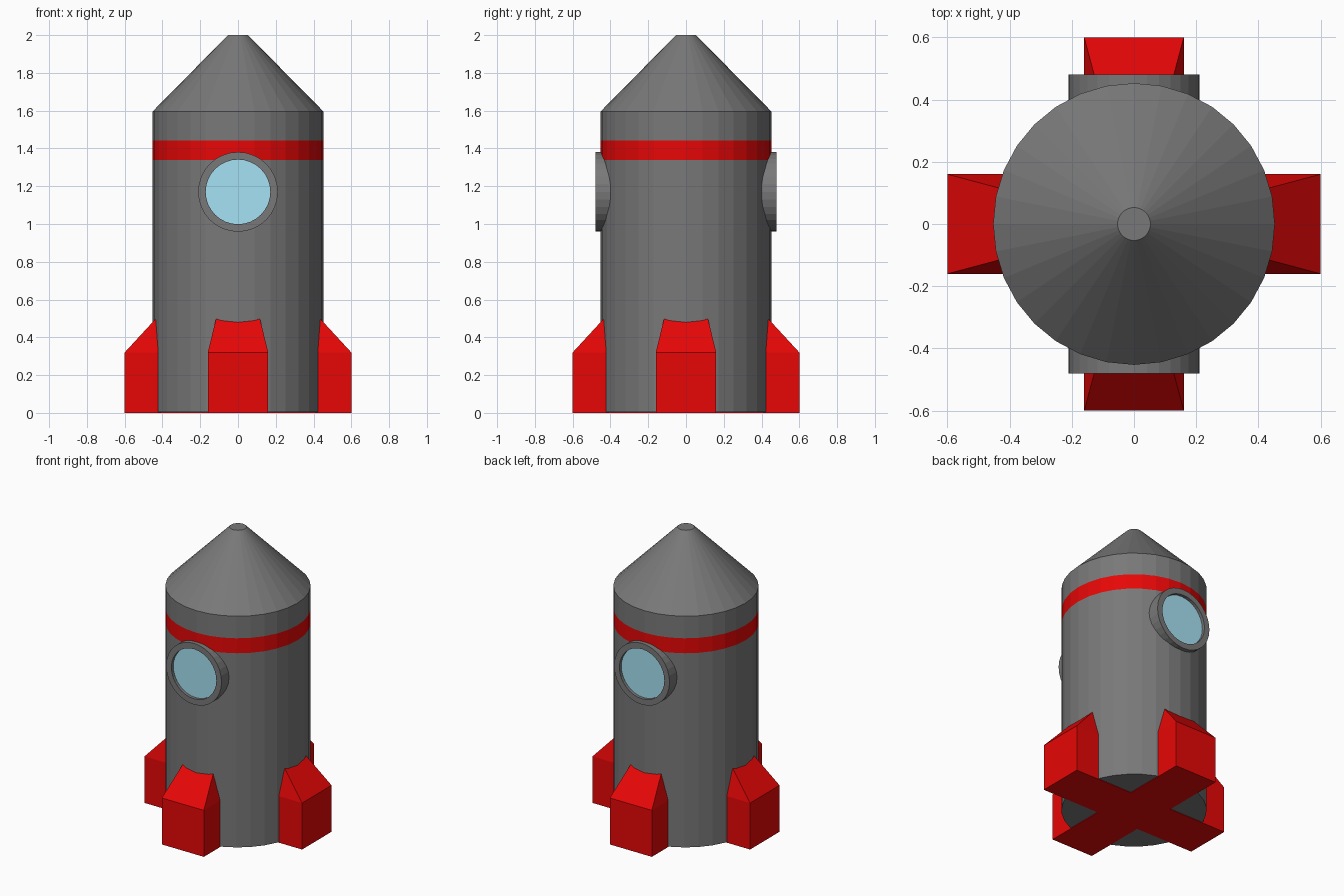
import bpy
import math

if "Cube" in bpy.data.objects:
    bpy.data.objects.remove(bpy.data.objects["Cube"])

SIDES = 32


def material(name, rgb):
    m = bpy.data.materials.new(name)
    m.diffuse_color = (*rgb, 1)
    m.use_nodes = True
    m.node_tree.nodes["Principled BSDF"].inputs["Base Color"].default_value = m.diffuse_color
    return m


grey = material("dark_grey", (0.19, 0.19, 0.19))
red = material("red_paint", (0.8, 0.002, 0.002))
blue = material("window_blue", (0.38, 0.76, 0.91))


def add_object(name, verts, faces, mat):
    mesh = bpy.data.meshes.new(name)
    mesh.from_pydata(verts, [], faces)
    mesh.materials.append(mat)
    obj = bpy.data.objects.new(name, mesh)
    bpy.context.collection.objects.link(obj)
    return obj


def revolve(name, profile, mat, bottom=False, top=False):
    """Spin a list of (radius, height) points around local z."""
    verts = [(r * math.cos(i * math.tau / SIDES), r * math.sin(i * math.tau / SIDES), z)
             for r, z in profile for i in range(SIDES)]
    faces = []
    for k in range(len(profile) - 1):
        a, b = k * SIDES, (k + 1) * SIDES
        for i in range(SIDES):
            j = (i + 1) % SIDES
            faces.append((a + i, a + j, b + j, b + i))
    if bottom:
        faces.append(tuple(reversed(range(SIDES))))
    if top:
        faces.append(tuple(range(len(verts) - SIDES, len(verts))))
    return add_object(name, verts, faces, mat)


# Hull, coloured stripe and nose cone, all flush
R = 0.453
revolve("hull", [(R, 0.004), (R, 1.34)], grey, bottom=True)
revolve("stripe", [(R, 1.34), (R, 1.443)], red)
revolve("nose_cone", [(R, 1.443), (R, 1.595), (0.053, 2.0)], grey, top=True)

# Round windows front and back: raised rim with recessed glass
for side, turn in (("front", 90), ("back", -90)):
    rim = revolve(side + "_window_rim",
                  [(0.211, 0.38), (0.211, 0.48), (0.171, 0.48), (0.171, 0.45)], grey)
    glass = revolve(side + "_window_glass", [(0.171, 0.44), (0.171, 0.459)], blue, top=True)
    for part in (rim, glass):
        part.rotation_euler.x = math.radians(turn)
        part.location.z = 1.17

# Fins: two crossed bars, tops tapering into the hull
levels = [(0.0, 1.0), (0.32, 1.0), (0.6, 0.57)]
fin_verts = [(x * s, y * s, z) for z, s in levels
             for x, y in ((-0.6, -0.16), (0.6, -0.16), (0.6, 0.16), (-0.6, 0.16))]
fin_faces = [(3, 2, 1, 0), (8, 9, 10, 11)]
for k in (0, 4):
    for i in range(4):
        j = (i + 1) % 4
        fin_faces.append((k + i, k + j, k + 4 + j, k + 4 + i))
for name, turn in (("side_fins", 0), ("front_back_fins", 90)):
    fins = add_object(name, fin_verts, fin_faces, red)
    fins.rotation_euler.z = math.radians(turn)
